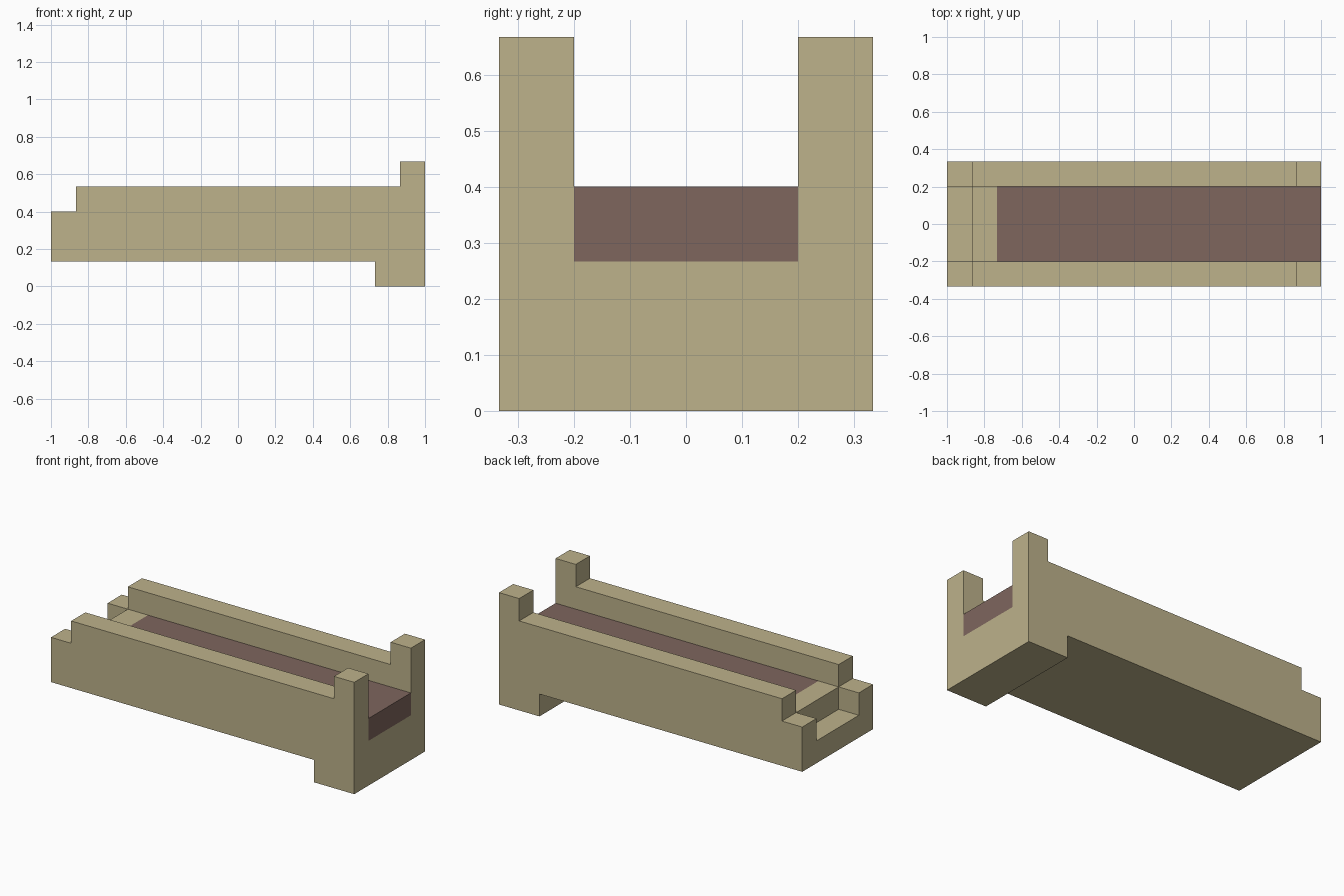
import bpy
import bmesh

U = 2 / 15  # size of one building block

cube = bpy.data.objects.get("Cube")
if cube:
    bpy.data.objects.remove(cube, do_unlink=True)


def material(name, color):
    mat = bpy.data.materials.new(name)
    mat.use_nodes = True
    mat.diffuse_color = color
    mat.node_tree.nodes["Principled BSDF"].inputs["Base Color"].default_value = color
    return mat


def extruded(name, profile, width, mat):
    """Extrude a side profile, counted in blocks, across the given width."""
    bm = bmesh.new()
    verts = [bm.verts.new(((x - 7.5) * U, -width / 2 * U, z * U)) for x, z in profile]
    face = bm.faces.new(verts)
    result = bmesh.ops.extrude_face_region(bm, geom=[face])
    moved = [g for g in result["geom"] if isinstance(g, bmesh.types.BMVert)]
    bmesh.ops.translate(bm, verts=moved, vec=(0, width * U, 0))
    bmesh.ops.recalc_face_normals(bm, faces=bm.faces)
    mesh = bpy.data.meshes.new(name)
    bm.to_mesh(mesh)
    bm.free()
    mesh.materials.append(mat)
    obj = bpy.data.objects.new(name, mesh)
    bpy.context.collection.objects.link(obj)
    return obj


wood = material("pale wood", (0.509, 0.445, 0.258, 1))
cloth = material("brown cloth", (0.209, 0.133, 0.111, 1))

# Body with side rails, end posts and foot
frame = extruded("frame", [(0, 1), (13, 1), (13, 0), (15, 0), (15, 5), (14, 5),
                           (14, 4), (1, 4), (1, 3), (0, 3)], 5, wood)

# Channel along the middle, leaving a crossbar near the low end
channel = extruded("channel_cutter", [(-1, 2), (1, 2), (1, 3), (2, 3), (2, 2),
                                      (16, 2), (16, 6), (-1, 6)], 3, wood)
channel.hide_render = True
cut = frame.modifiers.new("channel", 'BOOLEAN')
cut.operation = 'DIFFERENCE'
cut.solver = 'EXACT'
cut.object = channel
bpy.context.view_layer.objects.active = frame
bpy.ops.object.modifier_apply(modifier=cut.name)
bpy.data.objects.remove(channel, do_unlink=True)

# Padded bed filling the channel
extruded("bed_pad", [(2, 2), (15, 2), (15, 3), (2, 3)], 3, cloth)
